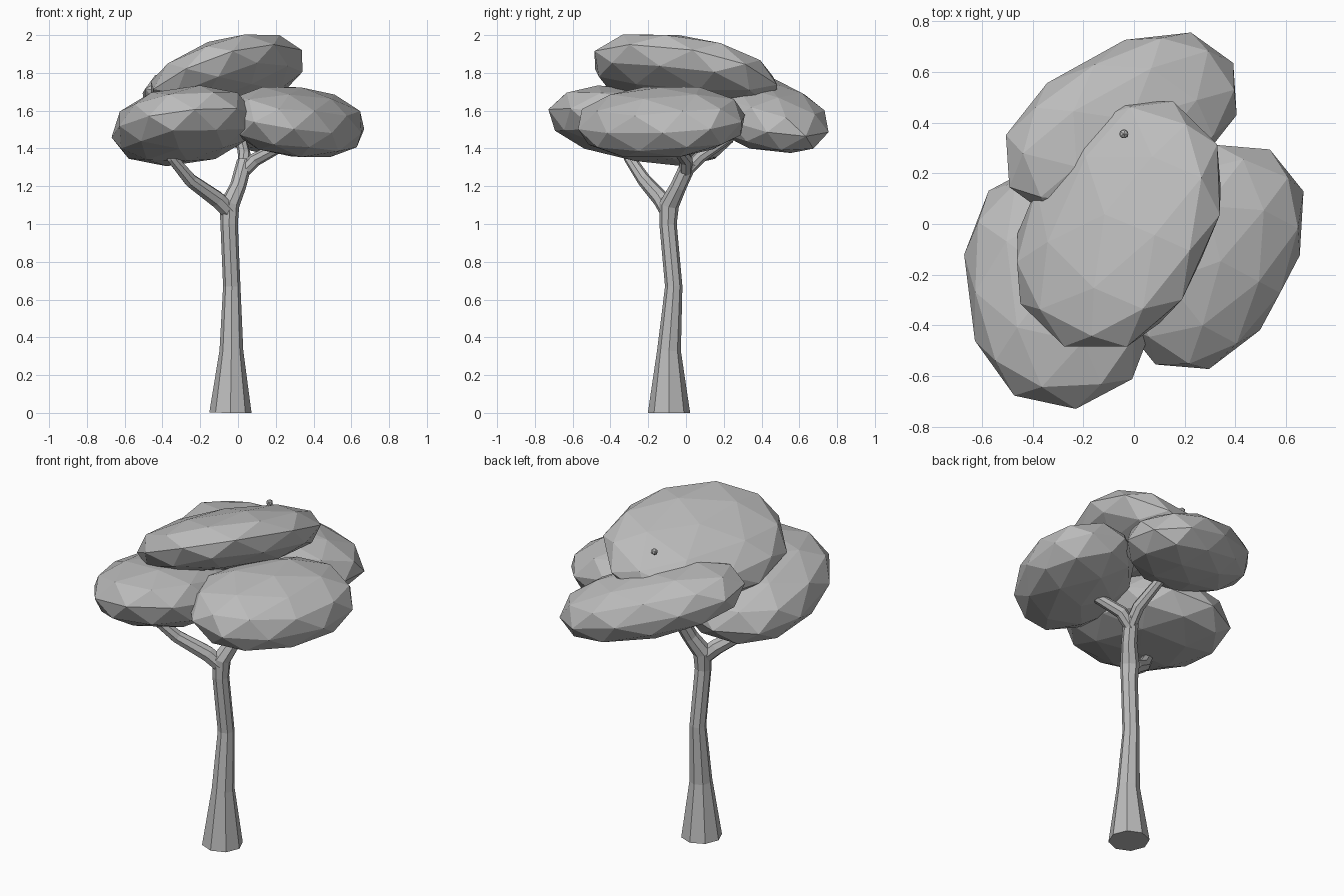
import bpy
import math
from mathutils import Euler, Vector

cube = bpy.data.objects.get("Cube")
if cube:
    bpy.data.objects.remove(cube, do_unlink=True)

grey = bpy.data.materials.new("plain_grey")
grey.use_nodes = True
grey.diffuse_color = (0.5, 0.5, 0.5, 1)
grey.node_tree.nodes["Principled BSDF"].inputs["Base Color"].default_value = (0.5, 0.5, 0.5, 1)


def limb(name, points):
    """Eight-sided tapering tube through (x, y, z, radius) points."""
    curve = bpy.data.curves.new(name, "CURVE")
    curve.dimensions = "3D"
    curve.bevel_depth = 1.0
    curve.bevel_resolution = 2
    curve.use_fill_caps = True
    spline = curve.splines.new("POLY")
    spline.points.add(len(points) - 1)
    spline.use_smooth = False
    for p, (x, y, z, r) in zip(spline.points, points):
        p.co = (x, y, z, 1)
        p.radius = r
    obj = bpy.data.objects.new(name, curve)
    bpy.context.collection.objects.link(obj)
    curve.materials.append(grey)
    bpy.ops.object.select_all(action="DESELECT")
    obj.select_set(True)
    bpy.context.view_layer.objects.active = obj
    bpy.ops.object.convert(target="MESH")


def leaf_clump(name, centre, radii, yaw, roll, pitch, detail=2, puff=0.9):
    """Faceted, slightly boxy ellipsoid; long axis along y before turning."""
    bpy.ops.mesh.primitive_ico_sphere_add(subdivisions=detail, radius=1, location=centre)
    obj = bpy.context.object
    obj.name = obj.data.name = name
    turn = Euler([math.radians(a) for a in (pitch, roll, yaw)], "XYZ").to_matrix()
    for v in obj.data.vertices:
        v.co = turn @ Vector([math.copysign(abs(c) ** puff, c) * r for c, r in zip(v.co, radii)])
    obj.data.materials.append(grey)


# Trunk, bending into the main fork
limb("trunk", [(-0.04, -0.09, 0, 0.112), (-0.035, -0.09, 0.33, 0.063),
               (-0.033, -0.065, 0.67, 0.046), (-0.047, -0.095, 1.0, 0.046),
               (-0.046, -0.09, 1.1, 0.053), (0.0, -0.04, 1.2, 0.043),
               (0.035, 0.02, 1.33, 0.042)])

# Branches
limb("front_branch", [(-0.04, -0.09, 1.06, 0.045), (-0.11, -0.13, 1.13, 0.045),
                      (-0.25, -0.22, 1.23, 0.037), (-0.35, -0.3, 1.35, 0.03),
                      (-0.37, -0.32, 1.42, 0.025)])
limb("left_branch", [(0.02, 0.0, 1.27, 0.035), (0.09, 0.0, 1.34, 0.036),
                     (0.26, -0.07, 1.43, 0.028)])
limb("back_branch", [(0.025, 0.0, 1.28, 0.035), (0.035, 0.08, 1.36, 0.034),
                     (0.01, 0.26, 1.48, 0.027)])

# Canopy
leaf_clump("front_clump", (-0.29, -0.24, 1.52), (0.38, 0.5, 0.19), 8, -5, -10)
leaf_clump("left_clump", (0.31, -0.13, 1.54), (0.32, 0.48, 0.185), -28, 11, 0)
leaf_clump("back_clump", (-0.05, 0.39, 1.59), (0.3, 0.52, 0.175), -61, 0, -14)
leaf_clump("top_clump", (-0.06, 0.0, 1.78), (0.4, 0.53, 0.165), -22, -24, -5)
leaf_clump("leaf_bud", (-0.04, 0.355, 1.865), (0.02, 0.02, 0.02), 0, 0, 0, 1, 1)
